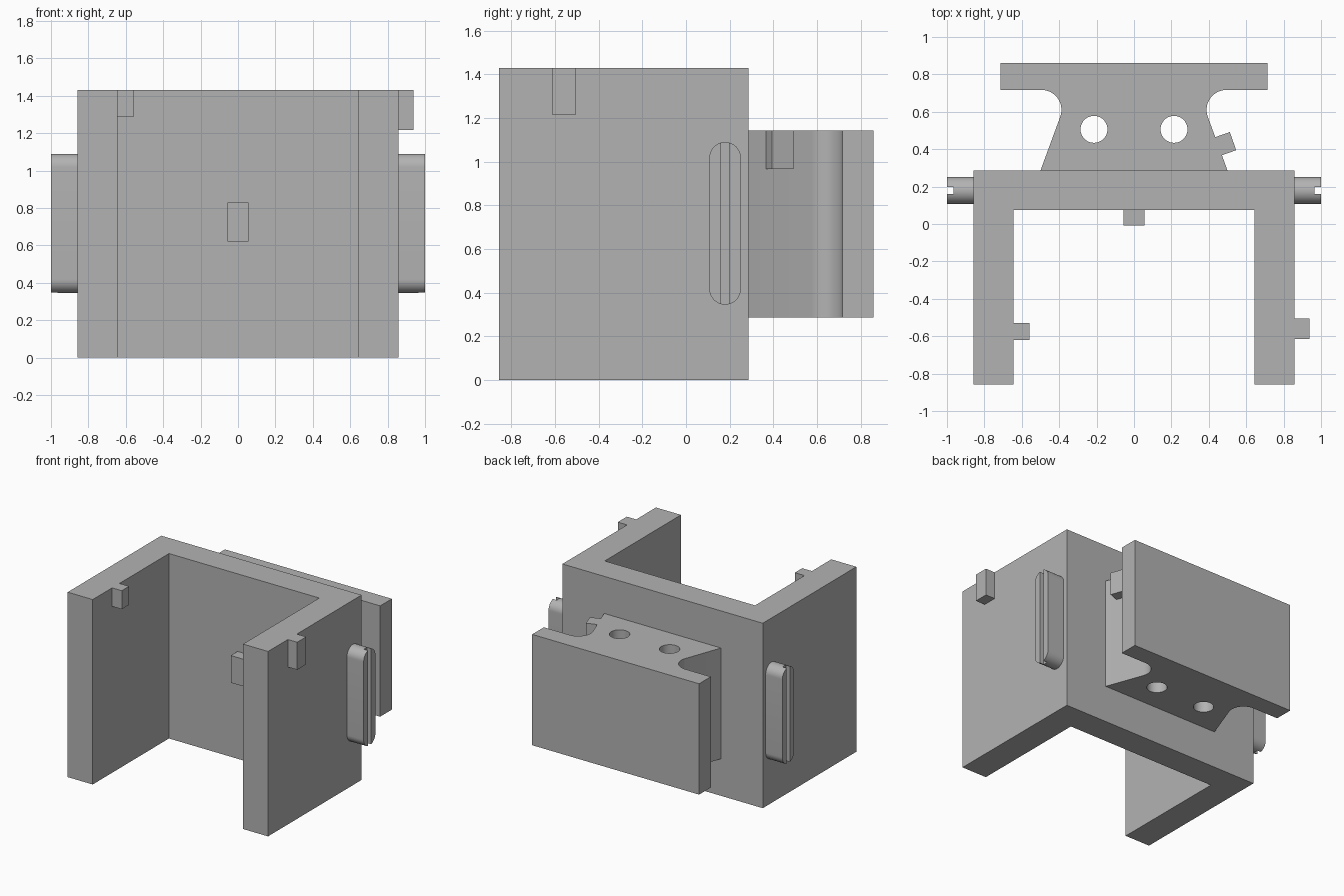
import bpy
import bmesh
from math import cos, sin, pi, radians
from mathutils import Matrix, Vector

if "Cube" in bpy.data.objects:
    bpy.data.objects.remove(bpy.data.objects["Cube"], do_unlink=True)

grey = bpy.data.materials.new("plain grey")
grey.use_nodes = True
grey.diffuse_color = (0.45, 0.45, 0.45, 1)
grey.node_tree.nodes["Principled BSDF"].inputs["Base Color"].default_value = (0.45, 0.45, 0.45, 1)

ALONG_Z = Matrix.Identity(4)
ALONG_X = Matrix(((0, 0, 1, 0), (1, 0, 0, 0), (0, 1, 0, 0), (0, 0, 0, 1)))


def prism(name, outline, low, high, axes=ALONG_Z):
    """Extrude a closed outline along z, or along x with the outline in (y, z)."""
    bm = bmesh.new()
    face = bm.faces.new([bm.verts.new((u, v, low)) for u, v in outline])
    new = bmesh.ops.extrude_face_region(bm, geom=[face])["geom"]
    top = [v for v in new if isinstance(v, bmesh.types.BMVert)]
    bmesh.ops.translate(bm, verts=top, vec=(0, 0, high - low))
    bm.transform(axes)
    bmesh.ops.recalc_face_normals(bm, faces=bm.faces)
    mesh = bpy.data.meshes.new(name)
    bm.to_mesh(mesh)
    bm.free()
    mesh.materials.append(grey)
    obj = bpy.data.objects.new(name, mesh)
    bpy.context.collection.objects.link(obj)
    return obj


def arc(u, v, r, start, end, steps):
    angles = [radians(start + (end - start) * i / steps) for i in range(steps + 1)]
    return [(u + r * cos(a), v + r * sin(a)) for a in angles]


def circle(u, v, r, steps=48):
    return arc(u, v, r, 0, 360, steps)[:-1]


def rect(u0, u1, v0, v1):
    return [(u0, v0), (u1, v0), (u1, v1), (u0, v1)]


def mirrored(half):
    return half + [(-u, v) for u, v in reversed(half)]


def cut(obj, cutters):
    for cutter in cutters:
        mod = obj.modifiers.new("cut", "BOOLEAN")
        mod.operation = "DIFFERENCE"
        mod.solver = "EXACT"
        mod.object = cutter
    bpy.context.view_layer.update()
    mesh = bpy.data.meshes.new_from_object(obj.evaluated_get(bpy.context.evaluated_depsgraph_get()))
    obj.modifiers.clear()
    obj.data = mesh
    for cutter in cutters:
        bpy.data.objects.remove(cutter, do_unlink=True)


def smooth(obj):
    bpy.ops.object.select_all(action="DESELECT")
    obj.select_set(True)
    bpy.context.view_layer.objects.active = obj
    bpy.ops.object.shade_smooth_by_angle(angle=radians(30))


# U-shaped bracket with holes through both side walls
HEIGHT = 1.43
bracket = prism("bracket", mirrored([(0.857, 0.286), (0.857, -0.857), (0.643, -0.857), (0.643, 0.075)]), 0, HEIGHT)
holes = [circle(-0.571, 0.715, 0.143, 64)]
holes += [circle(y, z, 0.055) for y in (-0.714, -0.429) for z in (0.143, 1.287)]
cut(bracket, [prism("hole_cutter", h, -1.2, 1.2, ALONG_X) for h in holes])
smooth(bracket)

# Rear mounting block: flared neck, rounded inside corners and back plate
half = [(0.5, 0.286)] + arc(0.495, 0.61, 0.107, 199, 90, 16) + [(0.714, 0.717), (0.714, 0.86)]
block = prism("rear_block", mirrored(half), 0.286, 1.143)
cut(block, [prism("hole_cutter", circle(x, 0.506, 0.072), 0, 1.4) for x in (-0.214, 0.214)])
smooth(block)

# Slotted rounded rails on the outer sides
for side, name in ((1, "left_rail"), (-1, "right_rail")):
    stadium = arc(0.179, 1.018, 0.072, 0, 180, 24) + arc(0.179, 0.417, 0.072, 180, 360, 24)
    near, far = sorted((side * 0.857, side))
    rail = prism(name, stadium, near, far, ALONG_X)
    near, far = sorted((side * 0.966, side * 1.1))
    cut(rail, [prism("slot_cutter", rect(0.16, 0.198, 0, HEIGHT), near, far, ALONG_X)])
    smooth(rail)

# Small locating tabs
prism("inner_wall_tab", rect(-0.643, -0.56, -0.62, -0.53), 1.287, HEIGHT)
prism("outer_wall_tab", rect(0.857, 0.937, -0.615, -0.505), 1.217, HEIGHT)
prism("inner_back_tab", rect(-0.056, 0.056, -0.008, 0.075), 0.62, 0.83)
tilt = Matrix.Rotation(radians(19.4), 2)
corner = Vector((0.471, 0.368))
tab = [tuple(corner + tilt @ Vector(p)) for p in rect(-0.02, 0.08, 0, 0.103)]
prism("neck_tab", tab, 0.966, 1.143)
